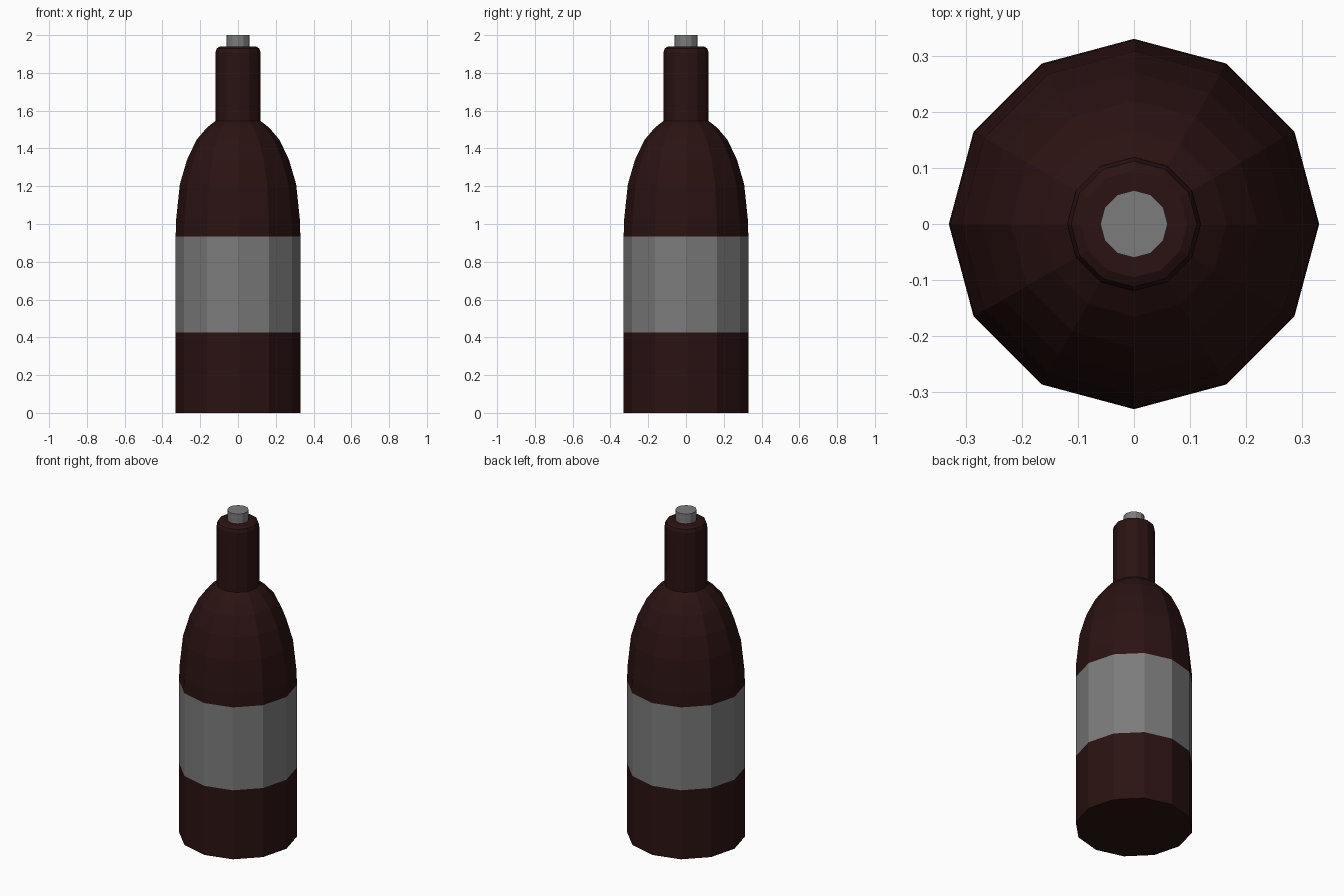
import bpy
import bmesh
from math import cos, sin, tau

SIDES = 12

cube = bpy.data.objects.get("Cube")
if cube:
    bpy.data.objects.remove(cube, do_unlink=True)


def make_material(name, colour):
    mat = bpy.data.materials.new(name)
    mat.use_nodes = True
    mat.diffuse_color = colour
    mat.node_tree.nodes["Principled BSDF"].inputs["Base Color"].default_value = colour
    return mat


def lathe(name, profile, materials):
    """Turn a (radius, height) profile into a closed, flat-faced solid."""
    bm = bmesh.new()
    rings = [[bm.verts.new((r * cos(tau * i / SIDES), r * sin(tau * i / SIDES), z))
              for i in range(SIDES)] for r, z in profile]
    for low, high in zip(rings, rings[1:]):
        for i in range(SIDES):
            j = (i + 1) % SIDES
            bm.faces.new((low[i], low[j], high[j], high[i]))
    bm.faces.new(rings[0][::-1])
    bm.faces.new(rings[-1])
    mesh = bpy.data.meshes.new(name)
    bm.to_mesh(mesh)
    bm.free()
    for mat in materials:
        mesh.materials.append(mat)
    obj = bpy.data.objects.new(name, mesh)
    bpy.context.collection.objects.link(obj)
    return obj


glass = make_material("dark red glass", (0.024, 0.006, 0.006, 1))
grey = make_material("label grey", (0.2, 0.2, 0.2, 1))

# Bottle: straight body, rounded shoulder, neck with bevelled lip
LABEL_LOW, LABEL_HIGH = 0.425, 0.935
bottle = lathe("bottle", [
    (0.33, 0), (0.33, LABEL_LOW), (0.33, LABEL_HIGH), (0.328, 1.02),
    (0.308, 1.21), (0.27, 1.34), (0.22, 1.445), (0.165, 1.51),
    (0.12, 1.545), (0.119, 1.91), (0.112, 1.93), (0.095, 1.94),
], [glass, grey])

# Label: the band of body faces between the two label heights
for face in bottle.data.polygons:
    if LABEL_LOW < face.center.z < LABEL_HIGH:
        face.material_index = 1

# Cork standing in the lip
lathe("cork", [(0.06, 1.9), (0.06, 2.0)], [grey])
